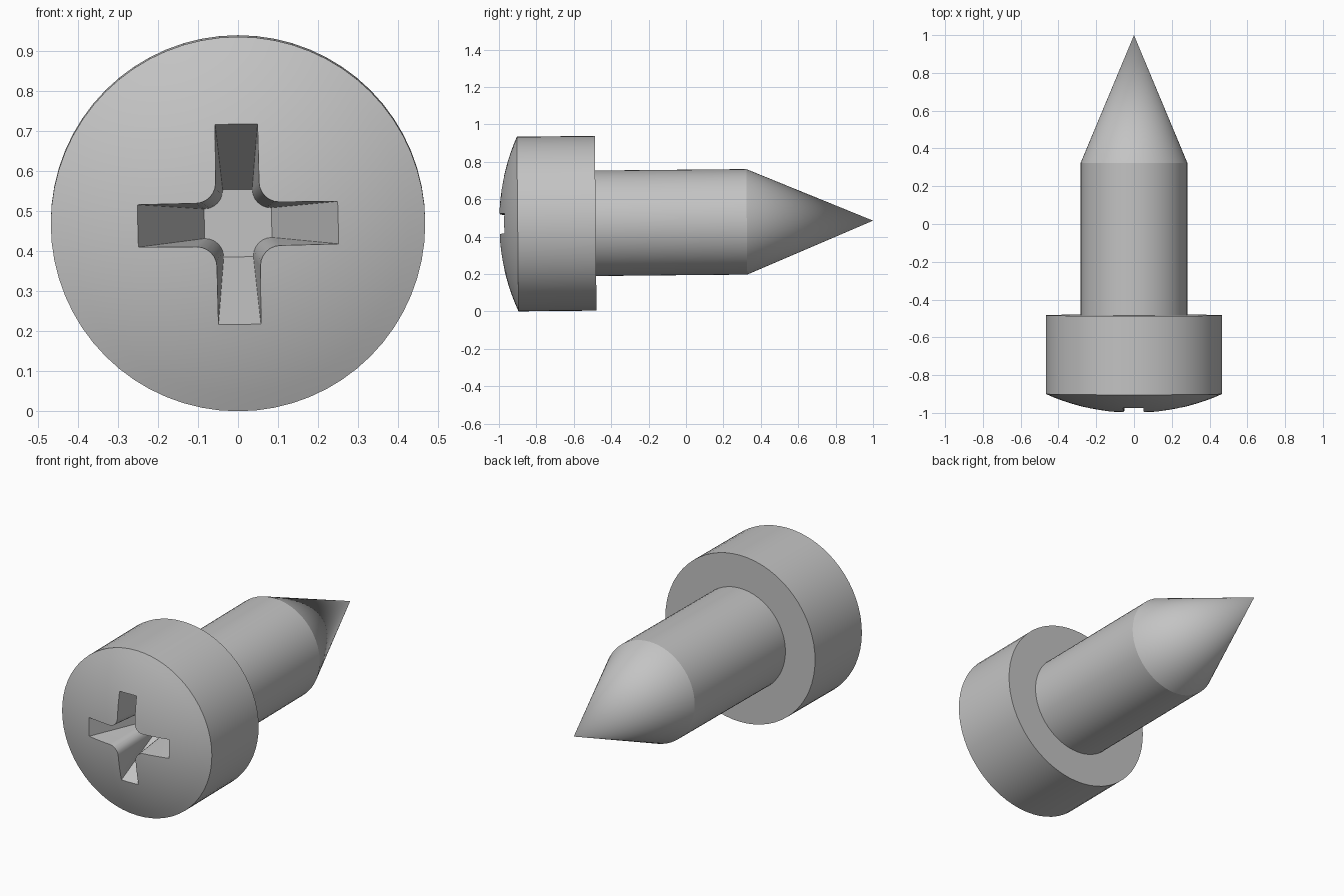
import bpy, bmesh, math
from mathutils import Matrix, Vector

cube = bpy.data.objects.get("Cube")
if cube:
    bpy.data.objects.remove(cube, do_unlink=True)

SEGMENTS = 64
# The screw lies along y with a very slight upward tilt
POSE = Matrix.Translation((0, 0, 0.476)) @ Matrix.Rotation(0.0095, 4, 'X')

steel = bpy.data.materials.new("grey steel")
steel.use_nodes = True
grey = (0.55, 0.55, 0.55, 1)
steel.diffuse_color = grey
steel.node_tree.nodes["Principled BSDF"].inputs["Base Color"].default_value = grey


def make_object(name, bm, matrix):
    bmesh.ops.recalc_face_normals(bm, faces=bm.faces)
    mesh = bpy.data.meshes.new(name)
    bm.to_mesh(mesh)
    bm.free()
    mesh.materials.append(steel)
    obj = bpy.data.objects.new(name, mesh)
    obj.matrix_world = matrix
    bpy.context.collection.objects.link(obj)
    return obj


def lathe(name, profile):
    """Revolve (radius, y) points around the y axis."""
    bm = bmesh.new()
    verts = [bm.verts.new((r, y, 0)) for r, y in profile]
    edges = [bm.edges.new(pair) for pair in zip(verts, verts[1:])]
    bmesh.ops.spin(bm, geom=verts + edges, cent=(0, 0, 0), axis=(0, 1, 0),
                   angle=math.tau, steps=SEGMENTS, use_merge=True)
    bmesh.ops.remove_doubles(bm, verts=bm.verts, dist=0.0001)
    return make_object(name, bm, POSE)


def cross_section(t):
    """Filleted cross; t runs from 0 at the recess floor to 1 at the rim."""
    reach, half, fillet = 0.084 + 0.166 * t, 0.037 + 0.016 * t, 0.046 + 0.004 * t
    y = -0.68 - 0.292 * t
    quarter = [(reach, -half), (reach, half)]
    centre = half + fillet
    for i in range(7):
        a = math.radians(270 - 15 * i)
        quarter.append((centre + fillet * math.cos(a), centre + fillet * math.sin(a)))
    points = []
    for k in range(4):
        turn = Matrix.Rotation(k * math.pi / 2, 2)
        points += [turn @ Vector(p) for p in quarter]
    return [(p.x, y, p.y) for p in points]


def smooth(obj):
    bpy.ops.object.select_all(action='DESELECT')
    obj.select_set(True)
    bpy.context.view_layer.objects.active = obj
    bpy.ops.object.shade_smooth_by_angle(angle=math.radians(20))


# Head: domed front, straight rim, flat underside
RADIUS, RIM_Y, UNDER_Y = 0.467, -0.9, -0.483
sphere = (RADIUS ** 2 + 0.1 ** 2) / 0.2
dome_angle = math.asin(RADIUS / sphere)
dome = [(sphere * math.sin(dome_angle * i / 10),
         -1 + sphere * (1 - math.cos(dome_angle * i / 10))) for i in range(11)]
head = lathe("screw_head", dome + [(RADIUS, UNDER_Y), (0, UNDER_Y)])

# Tapered cross recess cut into the head
bm = bmesh.new()
floor = [bm.verts.new(p) for p in cross_section(0)]
mouth = [bm.verts.new(p) for p in cross_section(1.3)]
bm.faces.new(floor)
bm.faces.new(mouth)
count = len(floor)
for i in range(count):
    j = (i + 1) % count
    bm.faces.new((floor[i], floor[j], mouth[j], mouth[i]))
cutter = make_object("recess_cutter", bm, POSE @ Matrix.Rotation(-0.017, 4, 'Y'))
cutter.hide_render = True

cut = head.modifiers.new("recess", 'BOOLEAN')
cut.operation = 'DIFFERENCE'
cut.solver = 'EXACT'
cut.object = cutter
bpy.context.view_layer.objects.active = head
bpy.ops.object.modifier_apply(modifier=cut.name)
bpy.data.objects.remove(cutter, do_unlink=True)
smooth(head)

# Shank: plain cylinder ending in a long conical point
shank = lathe("pointed_shank", [(0, UNDER_Y), (0.282, UNDER_Y), (0.282, 0.325), (0, 1)])
smooth(shank)
